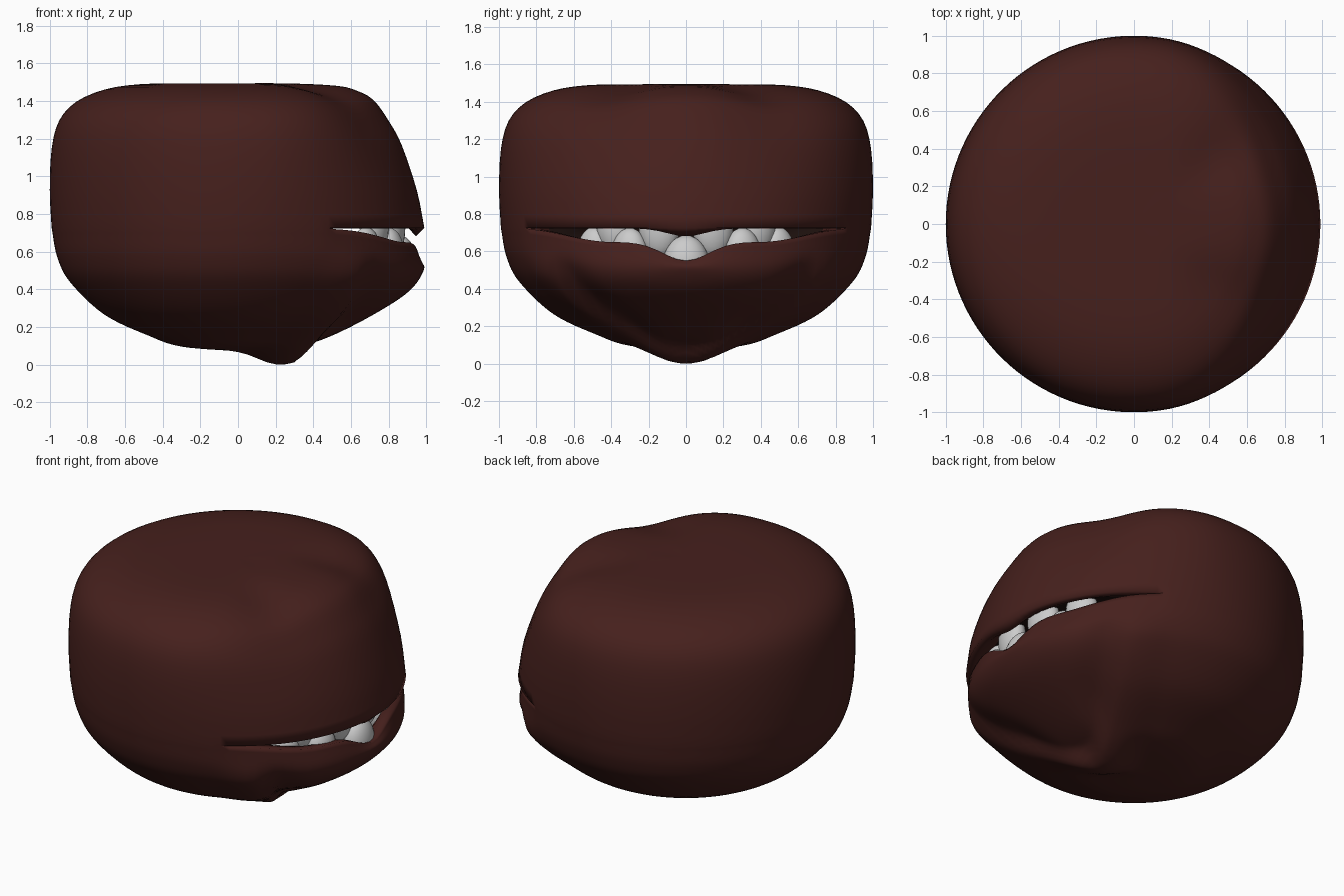
import bpy, bmesh, math
from mathutils import Vector

if "Cube" in bpy.data.objects:
    bpy.data.objects.remove(bpy.data.objects["Cube"])

COLS = 118
MOUTH = 20            # mouth reaches this many columns either side of +x (61 degrees)


def material(name, col):
    m = bpy.data.materials.new(name)
    m.diffuse_color = (*col, 1)
    m.use_nodes = True
    m.node_tree.nodes["Principled BSDF"].inputs["Base Color"].default_value = m.diffuse_color
    return m


skin = material("dark_brown_skin", (0.061, 0.0145, 0.012))
dark = material("mouth_dark", (0.012, 0.005, 0.004))


def smooth(a, b, v):
    t = max(0, min(1, (v - a) / (b - a)))
    return t * t * (3 - 2 * t)


def spline(pts, steps):
    """Catmull-Rom curve through the profile points."""
    p = [Vector(q) for q in pts]
    p = [p[0] * 2 - p[1]] + p + [p[-1] * 2 - p[-2]]
    out = []
    for i in range(1, len(p) - 2):
        a, b, c, d = p[i - 1:i + 3]
        for k in range(steps):
            t = k / steps
            out.append(0.5 * (2 * b + (c - a) * t + (2 * a - 5 * b + 4 * c - d) * t * t
                              + (3 * b - a - 3 * c + d) * t ** 3))
    return out + [p[-2]]


def lip(y):
    """Height of the lower lip edge across the mouth."""
    y = abs(y)
    z = 0.645 - 0.10 * math.exp(-(y / 0.17) ** 2)
    return z + 0.07 * smooth(0.4, 0.88, y)


def pol(r, ang, z):
    return Vector((r * math.cos(ang), r * math.sin(ang), z))


def loft(bm, columns, closed):
    vs = [[bm.verts.new(p) for p in c] for c in columns]
    n = len(vs)
    for i in range(n if closed else n - 1):
        a, b = vs[i], vs[(i + 1) % n]
        for j in range(len(a) - 1):
            bm.faces.new((a[j], a[j + 1], b[j + 1], b[j]))


def finish(bm, name, mat):
    bmesh.ops.remove_doubles(bm, verts=bm.verts, dist=0.0008)
    bmesh.ops.recalc_face_normals(bm, faces=bm.faces)
    me = bpy.data.meshes.new(name)
    bm.to_mesh(me)
    bm.free()
    ob = bpy.data.objects.new(name, me)
    bpy.context.collection.objects.link(ob)
    if mat:
        me.materials.append(mat)
    me.polygons.foreach_set("use_smooth", [True] * len(me.polygons))
    return ob


# Profiles (radius, height) for the round back and for the face side
up_back = [(0, 1.488), (0.3, 1.488), (0.53, 1.483), (0.71, 1.455), (0.86, 1.39),
           (0.95, 1.29), (0.99, 1.14), (1.0, 0.92), (0.99, 0.72)]
up_face = [(0, 1.488), (0.3, 1.487), (0.53, 1.475), (0.63, 1.45), (0.72, 1.40),
           (0.80, 1.29), (0.87, 1.16), (0.95, 0.92), (0.99, 0.72)]
lo_back = [(0.99, 0.72), (0.96, 0.565), (0.89, 0.43), (0.71, 0.26), (0.48, 0.15),
           (0.3, 0.09), (0, 0.065)]
lo_face = [(0.965, 0.55), (0.988, 0.50), (0.91, 0.385), (0.72, 0.26), (0.48, 0.14),
           (0.3, 0.09), (0, 0.065)]


def mix(a, b, w):
    return [Vector(p).lerp(Vector(q), w) for p, q in zip(a, b)]


def jaw_ridge(p):
    """Raised ridge where the jaw meets the throat, jaw set back in front of it."""
    s = p.x - (0.23 + 0.55 * math.sqrt(p.y ** 2 + 0.004))
    fade = 1 - smooth(0.45, 0.62, p.z)
    amp = 0.018 + 0.07 * math.exp(-(p.y / 0.2) ** 2)
    f = amp * smooth(-0.3, -0.03, s) * (1 - smooth(0.02, 0.12, s))
    f -= 0.03 * smooth(0.1, 0.35, abs(p.y)) * smooth(0.02, 0.12, s) * (1 - smooth(0.12, 0.4, s))
    out = Vector((0, p.y * 0.8, p.z - 0.75)).normalized()
    return p + out * f * fade


# Head: upper skull and lower jaw, sharing an edge outside the mouth
bm = bmesh.new()
upper, lower = [], []
for i in range(COLS):
    k = (i + COLS // 2) % COLS - COLS // 2
    ang = 2 * math.pi * k / COLS
    deg = abs(math.degrees(ang))
    w = 1 - smooth(15, 82, deg)
    prof = mix(up_back, up_face, w)
    slope = math.exp(-((deg - 38) / 18) ** 2)      # brow corners drop away
    for p in prof:
        p.y -= 0.045 * slope * smooth(0.25, 0.65, p.x) * smooth(0.9, 1.3, p.y)
    up = spline(prof, 3)
    pts = mix(lo_back, lo_face, w)
    if abs(k) < MOUTH:
        pts[0].y = lip(pts[0].x * math.sin(ang))
        pts[1].y = min(pts[1].y, pts[0].y - 0.03)
    else:
        pts[0] = up[-1].copy()
    upper.append([pol(p.x, ang, p.y) for p in up])
    lower.append([jaw_ridge(pol(p.x, ang, p.y)) for p in spline(pts, 6)])
loft(bm, upper, True)
loft(bm, lower, True)

# Lips rolling inward and the dark lining of the mouth
lips, lining = [[], []], []
for k in range(-MOUTH, MOUTH + 1):
    ang = 2 * math.pi * k / COLS
    u, l = upper[k % COLS][-1], lower[k % COLS][0]
    open_ = 1 - (abs(k) / MOUTH) ** 6

    def inner(r, z):
        return pol(r, ang, 0.718 + (z - 0.718) * open_)

    dip = 0.042 * math.exp(-(u.y / 0.15) ** 2)
    ui = pol(0.945, ang, 0.718 - dip)
    li = pol(0.90, ang, l.z - 0.01 * open_)
    ue, le = inner(0.86, 0.77), inner(0.84, 0.52)
    lips[0].append([u, ui, ue])
    lips[1].append([l, li, le])
    lining.append([ue, inner(0.6, 0.82), inner(0.35, 0.70), inner(0.6, 0.45), le])
for part in lips:
    loft(bm, part, False)
head = finish(bm, "head", skin)
low = min(v.co.z for v in head.data.vertices)
bm = bmesh.new()
loft(bm, lining, False)
finish(bm, "mouth_lining", dark)


# Teeth: rounded pegs along the gums
def tooth(name, deg, r, z, size):
    bm = bmesh.new()
    bmesh.ops.create_uvsphere(bm, u_segments=20, v_segments=14, radius=1)
    bmesh.ops.scale(bm, vec=size, verts=bm.verts)
    ob = finish(bm, name, None)
    ob.location = pol(r, math.radians(deg), z)
    ob.rotation_euler.z = math.radians(deg)


tooth("lower_tooth_middle", 0, 0.86, 0.53, (0.09, 0.122, 0.15))
for s in (-1, 1):
    tooth("lower_tooth_inner", s * 20.5, 0.86, 0.58, (0.075, 0.10, 0.14))
    tooth("lower_tooth_outer", s * 36, 0.84, 0.59, (0.07, 0.095, 0.135))
    tooth("upper_tooth_inner", s * 10, 0.83, 0.72, (0.07, 0.11, 0.16))
    tooth("upper_tooth_outer", s * 28, 0.82, 0.72, (0.07, 0.10, 0.14))

# Stand the model on the ground
for ob in bpy.data.objects:
    ob.location.z -= low
